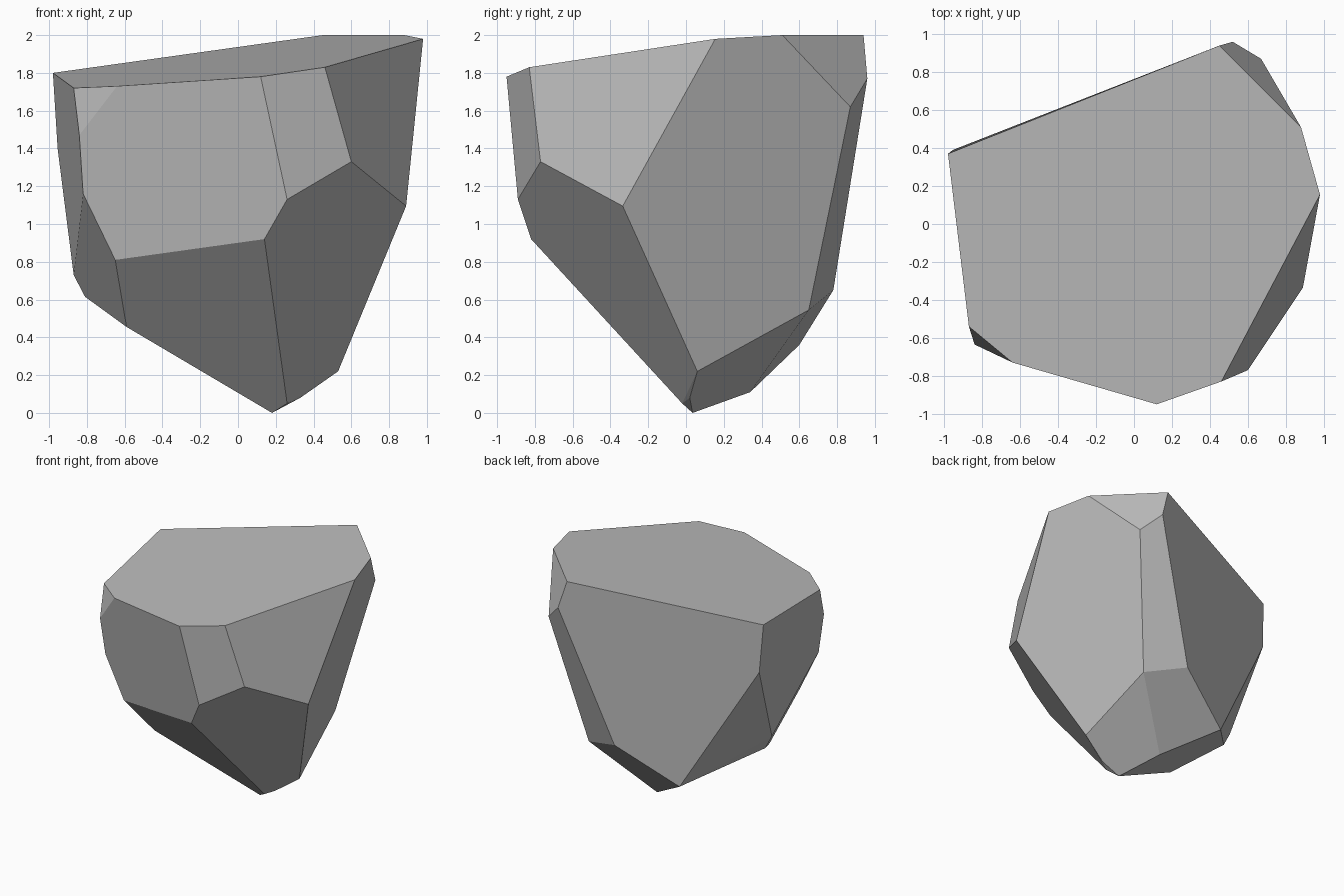
import bpy
import bmesh
import math

# Remove the default cube if it is present
default_cube = bpy.data.objects.get("Cube")
if default_cube:
    bpy.data.objects.remove(default_cube, do_unlink=True)


def make_material(name, color):
    material = bpy.data.materials.new(name)
    material.use_nodes = True
    material.diffuse_color = color
    material.node_tree.nodes["Principled BSDF"].inputs["Base Color"].default_value = color
    return material


def make_faceted_stone(name, rings, material):
    """Wrap the corner points in a hull and merge nearly coplanar triangles."""
    bm = bmesh.new()
    for ring in rings:
        for corner in ring:
            bm.verts.new(corner)
    hull = bmesh.ops.convex_hull(bm, input=bm.verts[:])
    loose = {v for v in hull["geom_interior"] + hull["geom_unused"]
             if isinstance(v, bmesh.types.BMVert)}
    bmesh.ops.delete(bm, geom=list(loose), context="VERTS")
    bmesh.ops.dissolve_limit(bm, angle_limit=math.radians(4),
                             verts=bm.verts[:], edges=bm.edges[:])
    bmesh.ops.recalc_face_normals(bm, faces=bm.faces[:])
    mesh = bpy.data.meshes.new(name)
    bm.to_mesh(mesh)
    bm.free()
    mesh.materials.append(material)
    mesh.shade_flat()
    stone = bpy.data.objects.new(name, mesh)
    bpy.context.collection.objects.link(stone)
    return stone


# Rim of the sloping top facet
top_rim = [(-.98, .37, 1.8), (-.87, -.54, 1.72), (-.64, -.73, 1.73),
           (.12, -.95, 1.78), (.46, -.83, 1.83), (.98, .155, 1.98),
           (.88, .51, 2), (.45, .94, 2)]

# Chipped corners just below the rim
shoulder = [(.52, .96, 1.77), (.67, .87, 1.62), (-.84, -.635, 1.47),
            (-.955, .39, 1.4)]

# Widest band, where the sides turn inwards
waist = [(.6, -.77, 1.33), (.26, -.89, 1.13), (.89, -.335, 1.095),
         (-.82, -.593, 1.16), (.14, -.82, .92), (-.65, -.587, .81)]

# Lower corners above the pointed foot
lower_band = [(-.87, .1, .73), (-.81, .1, .615), (-.59, -.27, .455),
              (.12, .78, .65), (.45, .65, .545), (-.36, .6, .36)]

# Small pointed foot
foot = [(.53, .06, .22), (.33, .02, .08), (.26, -.02, .05),
        (.18, .035, 0), (.03, .34, .11)]

stone_grey = make_material("stone grey", (.5, .5, .5, 1))
make_faceted_stone("rock", [top_rim, shoulder, waist, lower_band, foot], stone_grey)
